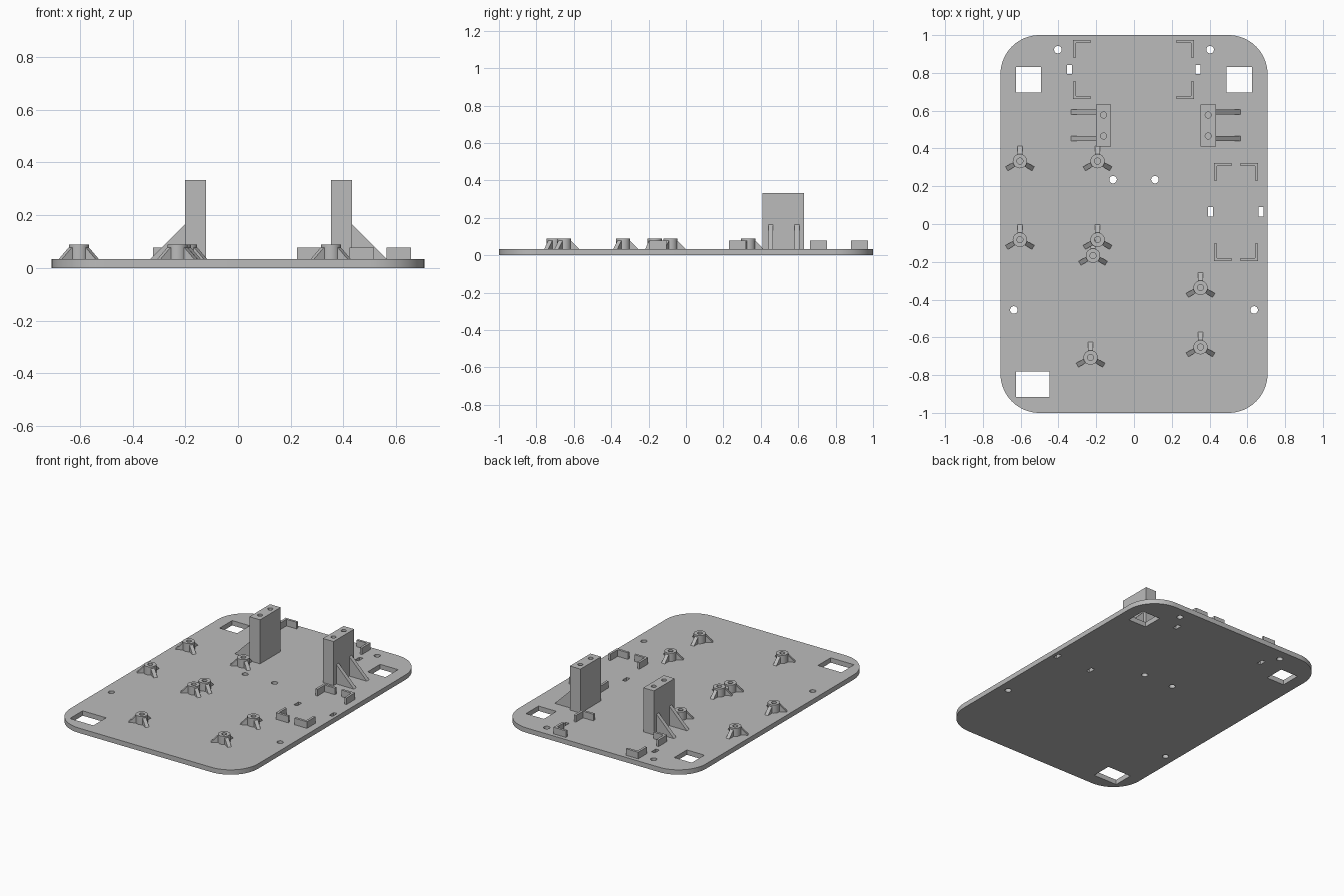
import bpy, bmesh, math
from mathutils import Matrix, Vector

cube = bpy.data.objects.get("Cube")
if cube:
    bpy.data.objects.remove(cube, do_unlink=True)

grey = bpy.data.materials.new("grey plastic")
grey.use_nodes = True
colour = (0.5, 0.5, 0.5, 1)
grey.diffuse_color = colour
grey.node_tree.nodes["Principled BSDF"].inputs["Base Color"].default_value = colour

FLOOR = 0.033  # top of the base plate


def rect(x0, x1, y0, y1):
    return [(x0, y0), (x1, y0), (x1, y1), (x0, y1)]


def circle(x, y, r, n=32):
    return [(x + r * math.cos(2 * math.pi * i / n),
             y + r * math.sin(2 * math.pi * i / n)) for i in range(n)]


def rounded_rect(hx, hy, r, n=16):
    pts = []
    for k, (sx, sy) in enumerate([(1, 1), (-1, 1), (-1, -1), (1, -1)]):
        for i in range(n + 1):
            a = math.pi / 2 * (k + i / n)
            pts.append((sx * (hx - r) + r * math.cos(a),
                        sy * (hy - r) + r * math.sin(a)))
    return pts


def finish(obj):
    obj.data.materials.clear()
    obj.data.materials.append(grey)
    bpy.ops.object.select_all(action="DESELECT")
    obj.select_set(True)
    bpy.context.view_layer.objects.active = obj
    bpy.ops.object.shade_smooth_by_angle(angle=math.radians(30))
    return obj


def extrude(name, outlines, z0, z1):
    """Solid from closed outlines; inner outlines become holes."""
    curve = bpy.data.curves.new(name, "CURVE")
    curve.dimensions = "2D"
    curve.fill_mode = "BOTH"
    curve.extrude = (z1 - z0) / 2
    for pts in outlines:
        spline = curve.splines.new("POLY")
        spline.points.add(len(pts) - 1)
        for p, (x, y) in zip(spline.points, pts):
            p.co = (x, y, 0, 1)
        spline.use_cyclic_u = True
    temp = bpy.data.objects.new(name + "_outline", curve)
    bpy.context.collection.objects.link(temp)
    graph = bpy.context.evaluated_depsgraph_get()
    mesh = bpy.data.meshes.new_from_object(temp.evaluated_get(graph))
    bpy.data.objects.remove(temp, do_unlink=True)
    bm = bmesh.new()
    bm.from_mesh(mesh)
    bmesh.ops.remove_doubles(bm, verts=bm.verts, dist=1e-5)
    bmesh.ops.recalc_face_normals(bm, faces=bm.faces)
    bmesh.ops.translate(bm, verts=bm.verts, vec=(0, 0, (z0 + z1) / 2))
    bm.to_mesh(mesh)
    bm.free()
    obj = bpy.data.objects.new(name, mesh)
    bpy.context.collection.objects.link(obj)
    return finish(obj)


def rib(name, x, y, angle, profile, width):
    """Upright plate: (distance, height) profile pointing along an angle."""
    bm = bmesh.new()
    face = bm.faces.new([bm.verts.new((d, -width / 2, z)) for d, z in profile])
    side = bmesh.ops.extrude_face_region(bm, geom=[face])["geom"]
    bmesh.ops.translate(bm, vec=(0, width, 0),
                        verts=[v for v in side if isinstance(v, bmesh.types.BMVert)])
    bmesh.ops.recalc_face_normals(bm, faces=bm.faces)
    bm.transform(Matrix.Translation(Vector((x, y, 0))) @ Matrix.Rotation(angle, 4, "Z"))
    mesh = bpy.data.meshes.new(name)
    bm.to_mesh(mesh)
    bm.free()
    obj = bpy.data.objects.new(name, mesh)
    bpy.context.collection.objects.link(obj)
    return finish(obj)


# Base plate with windows, slots and screw holes
holes = [rect(-0.625, -0.493, 0.695, 0.83), rect(0.49, 0.625, 0.695, 0.83),
         rect(-0.625, -0.448, -0.917, -0.78)]
for x, y in [(-0.342, 0.818), (0.339, 0.818), (0.406, 0.065), (0.672, 0.065)]:
    holes.append(rect(x - 0.013, x + 0.013, y - 0.024, y + 0.024))
for x, y in [(0.403, 0.923), (0.111, 0.235), (0.636, -0.455)]:
    holes += [circle(-x, y, 0.02), circle(x, y, 0.02)]
extrude("base_plate", [rounded_rect(0.707, 1, 0.207)] + holes, 0, FLOOR)

# Corner brackets that locate two rectangular modules
ARM, WALL = 0.093, 0.016
for group, (x0, x1, y0, y1) in {"rear": (-0.322, 0.317, 0.662, 0.974),
                                "side": (0.423, 0.657, -0.196, 0.322)}.items():
    for cx, sx in [(x0, 1), (x1, -1)]:
        for cy, sy in [(y0, 1), (y1, -1)]:
            shape = [(0, 0), (ARM, 0), (ARM, WALL), (WALL, WALL), (WALL, ARM), (0, ARM)]
            extrude(group + "_corner_bracket",
                    [[(cx + sx * u, cy + sy * v) for u, v in shape]], FLOOR, 0.078)

# Pillars with two screw holes and two outer gussets each
for side, x0, x1, face, angle in [("right", -0.201, -0.121, -0.201, math.pi),
                                  ("left", 0.353, 0.433, 0.433, 0)]:
    mid = (x0 + x1) / 2
    extrude(side + "_pillar", [rect(x0, x1, 0.41, 0.632),
                               circle(mid, 0.466, 0.016), circle(mid, 0.577, 0.016)],
            FLOOR, 0.333)
    for y in (0.453, 0.593):
        rib(side + "_pillar_gusset", face, y, angle,
            [(0, FLOOR), (0.132, FLOOR), (0, 0.165)], 0.026)

# Standoffs: a tube braced by three sloping legs
for x, y in [(-0.604, 0.333), (-0.193, 0.333), (-0.604, -0.083), (-0.193, -0.083),
             (-0.217, -0.167), (0.352, -0.337), (0.352, -0.652), (-0.23, -0.707)]:
    extrude("standoff_tube", [circle(x, y, 0.038), circle(x, y, 0.016)], FLOOR, 0.089)
    for k in range(3):
        rib("standoff_leg", x, y, math.pi / 2 + k * math.tau / 3,
            [(0.03, FLOOR), (0.081, FLOOR), (0.037, 0.078), (0.03, 0.078)], 0.025)
